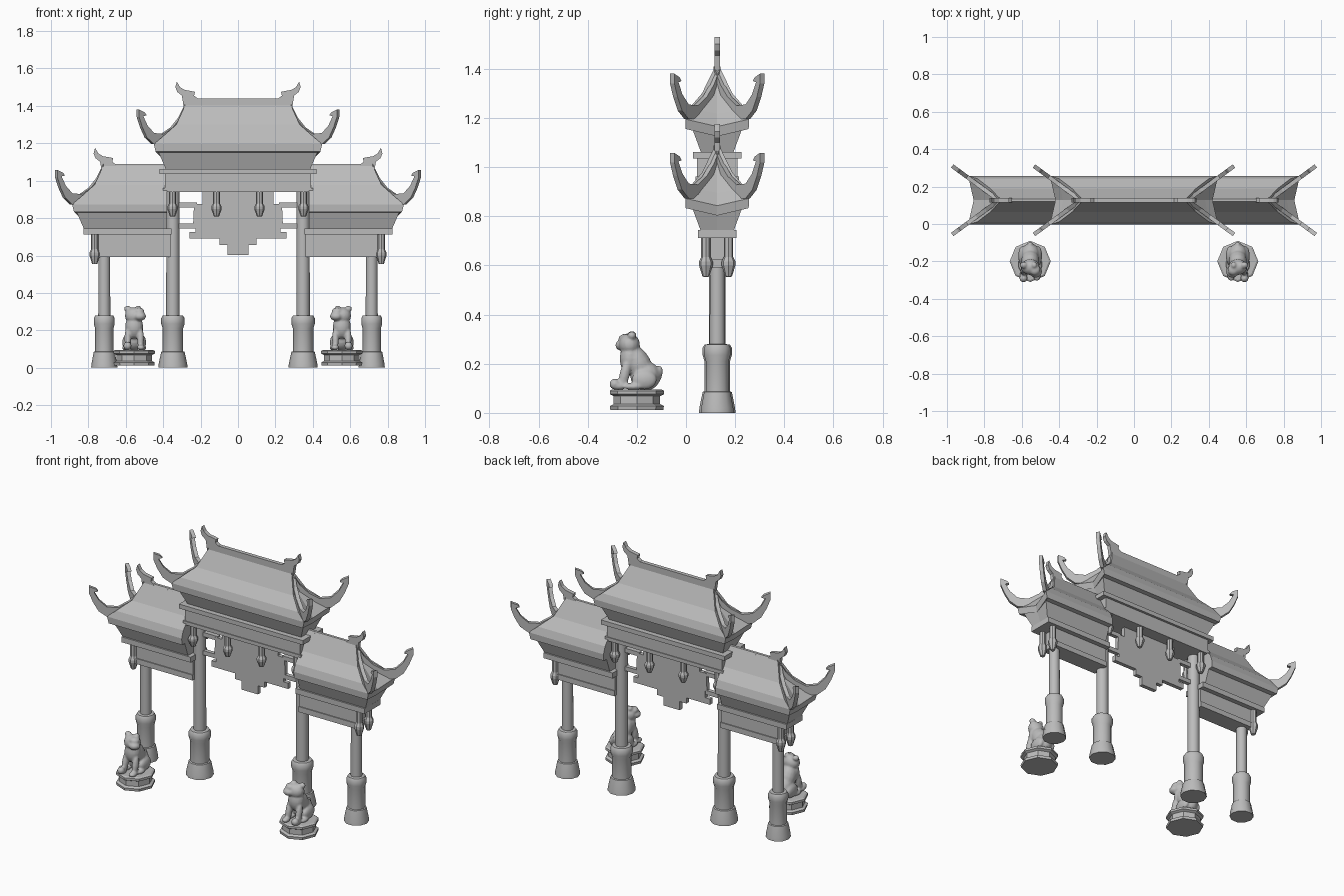
import bpy, bmesh, math
from mathutils import Vector, Matrix

if "Cube" in bpy.data.objects:
    bpy.data.objects.remove(bpy.data.objects["Cube"], do_unlink=True)

stone = bpy.data.materials.new("grey stone")
stone.use_nodes = True
stone.diffuse_color = (0.5, 0.5, 0.5, 1)
stone.node_tree.nodes["Principled BSDF"].inputs["Base Color"].default_value = (0.5, 0.5, 0.5, 1)

CY = 0.127   # depth of the gate's centre line
SIDES = ((1, "left"), (-1, "right"))


def finish(bm, name, smooth=None):
    bmesh.ops.recalc_face_normals(bm, faces=bm.faces)
    mesh = bpy.data.meshes.new(name)
    bm.to_mesh(mesh)
    bm.free()
    mesh.materials.append(stone)
    ob = bpy.data.objects.new(name, mesh)
    bpy.context.collection.objects.link(ob)
    if smooth:
        bpy.ops.object.select_all(action='DESELECT')
        ob.select_set(True)
        bpy.context.view_layer.objects.active = ob
        bpy.ops.object.shade_smooth_by_angle(angle=math.radians(smooth))
    return ob


def box(name, x0, x1, hy, z0, z1):
    bm = bmesh.new()
    size = Matrix.Diagonal((abs(x1 - x0), 2 * hy, z1 - z0, 1))
    spot = Matrix.Translation(((x0 + x1) / 2, CY, (z0 + z1) / 2))
    bmesh.ops.create_cube(bm, size=1, matrix=spot @ size)
    return finish(bm, name)


def loft(name, rings, smooth=None):
    bm = bmesh.new()
    loops = [[bm.verts.new(p) for p in ring] for ring in rings]
    n = len(loops[0])
    for a, b in zip(loops, loops[1:]):
        for i in range(n):
            bm.faces.new((a[i], a[(i + 1) % n], b[(i + 1) % n], b[i]))
    bm.faces.new(loops[0])
    bm.faces.new(loops[-1])
    return finish(bm, name, smooth)


def lathe(name, x, y, profile, sides, smooth=None):
    turns = [2 * math.pi * i / sides for i in range(sides)]
    return loft(name, [[(x + r * math.cos(t), y + r * math.sin(t), z) for t in turns]
                       for r, z in profile], smooth)


def plate(name, outline, origin, along, thick):
    """Upright flat plate: outline in (distance along, height)."""
    along = Vector(along).normalized()
    across = Vector((-along.y, along.x, 0)) * thick / 2
    flat = [Vector(origin) + along * d + Vector((0, 0, h)) for d, h in outline]
    return loft(name, [[p - across for p in flat], [p + across for p in flat]])


# Roof levels: height, half depth, reach, sag of the end
LEVELS = [(1.41, 0.008, 0.28, 0), (1.30, 0.062, 0.33, 0.01), (1.238, 0.115, 0.40, 0.02),
          (1.195, 0.13, 0.45, 0.03), (1.155, 0.128, 0.44, 0.03),
          (1.152, 0.10, 0.425, 0.02), (1.06, 0.066, 0.385, 0)]
# Hip rib edges: share of the run, height
RIB_TOP = [(-0.03, 1.41), (0.12, 1.335), (0.28, 1.285), (0.48, 1.25), (0.68, 1.255),
           (0.82, 1.295), (0.91, 1.345), (0.84, 1.35), (0.88, 1.365), (1.0, 1.38)]
RIB_LOW = [(1.0, 1.34), (0.93, 1.285), (0.83, 1.23), (0.68, 1.195), (0.48, 1.195),
           (0.25, 1.235), (0.1, 1.29), (-0.03, 1.35)]
FIN = [(0.045, 1.395), (0.05, 1.44), (0.03, 1.455), (0.035, 1.475), (0.01, 1.48),
       (-0.02, 1.485), (-0.045, 1.50), (-0.062, 1.53), (-0.07, 1.50),
       (-0.06, 1.475), (-0.035, 1.455), (-0.028, 1.41), (-0.02, 1.37)]


def roof(name, ends, inner, dx, dz):
    """Roof body between an inner edge (or mirrored end) and curled outer ends."""
    s = ends[-1]
    rings = []
    for z, hy, reach, sag in LEVELS:
        xo, z = s * (reach + dx), z + dz
        xi = -xo if inner is None else s * inner
        mid = xi if inner is not None else xi + s * sag
        drop = 0 if inner is not None else sag
        rings.append([(xi, CY - hy, z), (xo, CY - hy, z), (xo - s * sag, CY, z - sag),
                      (xo, CY + hy, z), (xi, CY + hy, z), (mid, CY, z - drop)])
    loft(name, rings)
    for e in ends:
        for back in (-1, 1):
            run = Vector((e * 0.25, back * 0.183, 0))
            plate(name + "_hip_rib", [(d * run.length, h + dz) for d, h in RIB_TOP + RIB_LOW],
                  (e * (0.285 + dx), CY, 0), run, 0.022)
        plate(name + "_ridge_fin", [(-d, h + dz * 1.1) for d, h in FIN],
              (e * (0.265 + dx), CY, 0), (e, 0, 0), 0.024)


def pendant(name, x, y, top, length):
    profile = [(0.019, 0), (0.019, 0.5), (0.028, 0.62), (0.028, 0.72), (0.014, 1), (0.008, 1.01)]
    lathe(name, x, y, [(r, top - length * t) for r, t in profile], 8)


# Central bay: roof, ridge, beams and hanging posts
roof("main_roof", (-1, 1), None, 0, 0)
box("main_ridge", -0.27, 0.27, 0.012, 1.39, 1.44)
box("main_cornice", -0.42, 0.42, 0.098, 1.035, 1.062)
box("main_beam", -0.39, 0.39, 0.083, 0.955, 1.036)
box("main_beam_lip", -0.4, 0.4, 0.088, 0.94, 0.962)
for x in (-0.35, -0.115, 0.115, 0.35):
    for y in (-0.062, 0.062):
        pendant("main_pendant", x, CY + y, 0.945, 0.135)

# Stepped panel between the inner columns
half = [(0.19, 0.95), (0.19, 0.875), (0.235, 0.875), (0.24, 0.765), (0.228, 0.765),
        (0.228, 0.725), (0.26, 0.725), (0.26, 0.69), (0.10, 0.69), (0.10, 0.655),
        (0.055, 0.655), (0.055, 0.602)]
plate("hanging_panel", half + [(-x, z) for x, z in reversed(half)], (0, CY, 0), (1, 0, 0), 0.025)

COLUMN = [(1.0, 0.0), (0.98, 0.02), (0.80, 0.085), (0.70, 0.088), (0.70, 0.21),
          (0.80, 0.235), (0.80, 0.265), (0.70, 0.278), (0.46, 0.28)]

for s, side in SIDES:
    # Rails holding the panel
    for z in (0.758, 0.87):
        box(side + "_panel_rail", s * 0.22, s * 0.33, 0.012, z - 0.013, z + 0.013)

    # Side bay: lower roof, ridge, beams and hanging posts
    roof(side + "_roof", (s,), 0.38, 0.437, -0.322)
    box(side + "_ridge", s * 0.38, s * 0.70, 0.012, 1.04, 1.08)
    box(side + "_cornice", s * 0.355, s * 0.825, 0.078, 0.712, 0.745)
    box(side + "_beam", s * 0.36, s * 0.745, 0.048, 0.62, 0.714)
    box(side + "_beam_lip", s * 0.36, s * 0.755, 0.054, 0.592, 0.625)
    for y in (-0.046, 0.046):
        pendant(side + "_pendant", s * 0.766, CY + y, 0.715, 0.16)

    # Columns on flared footings
    for name, x, r, top in (("inner", 0.348, 0.078, 0.95), ("outer", 0.715, 0.07, 0.6)):
        lathe(side + "_" + name + "_column", s * x, CY,
              [(r * k, z) for k, z in COLUMN] + [(r * 0.45, top)], 10, 40)

    # Lion pedestal
    px, py = s * 0.555, -0.2
    lathe(side + "_pedestal", px, py,
          [(0.108, 0.012), (0.11, 0.028), (0.094, 0.036), (0.094, 0.068),
           (0.11, 0.076), (0.11, 0.09), (0.10, 0.096)], 8)

    # Seated lion: blobs (centre, radii, tilt) with the head turned inward
    blobs = [((0, 0.035, 0.15), (0.052, 0.062, 0.06), 0), ((0, 0.005, 0.2), (0.048, 0.052, 0.085), 30),
             ((0, -0.028, 0.22), (0.048, 0.042, 0.065), 0), ((0, -0.03, 0.278), (0.05, 0.043, 0.045), 0),
             ((-0.03, -0.055, 0.275), (0.034, 0.033, 0.024), 0), ((-0.025, -0.045, 0.302), (0.03, 0.03, 0.02), 0),
             ((0.035, -0.02, 0.315), (0.02, 0.018, 0.016), 0), ((-0.022, -0.02, 0.318), (0.015, 0.018, 0.015), 0),
             ((0, 0.08, 0.15), (0.018, 0.022, 0.045), -20)]
    for leg in (-1, 1):
        blobs += [((leg * 0.042, 0.03, 0.135), (0.022, 0.052, 0.04), 0),
                  ((leg * 0.045, -0.015, 0.107), (0.02, 0.04, 0.014), 0),
                  ((leg * 0.034, -0.05, 0.155), (0.018, 0.021, 0.065), -12),
                  ((leg * 0.036, -0.075, 0.108), (0.021, 0.03, 0.015), 0)]
    blobs.append(((0.036, -0.09, 0.117), (0.022, 0.022, 0.022), 0))
    bm = bmesh.new()
    for (x, y, z), radii, tilt in blobs:
        place = (Matrix.Translation((px + s * x, py + y, z))
                 @ Matrix.Rotation(math.radians(tilt), 4, 'X') @ Matrix.Diagonal((*radii, 1)))
        bmesh.ops.create_uvsphere(bm, u_segments=16, v_segments=10, radius=1, matrix=place)
    lion = finish(bm, side + "_lion", 80)
    fuse = lion.modifiers.new("fuse", 'REMESH')
    fuse.mode = 'VOXEL'
    fuse.voxel_size = 0.006
    fuse.use_smooth_shade = True
    soften = lion.modifiers.new("soften", 'SMOOTH')
    soften.iterations = 3
